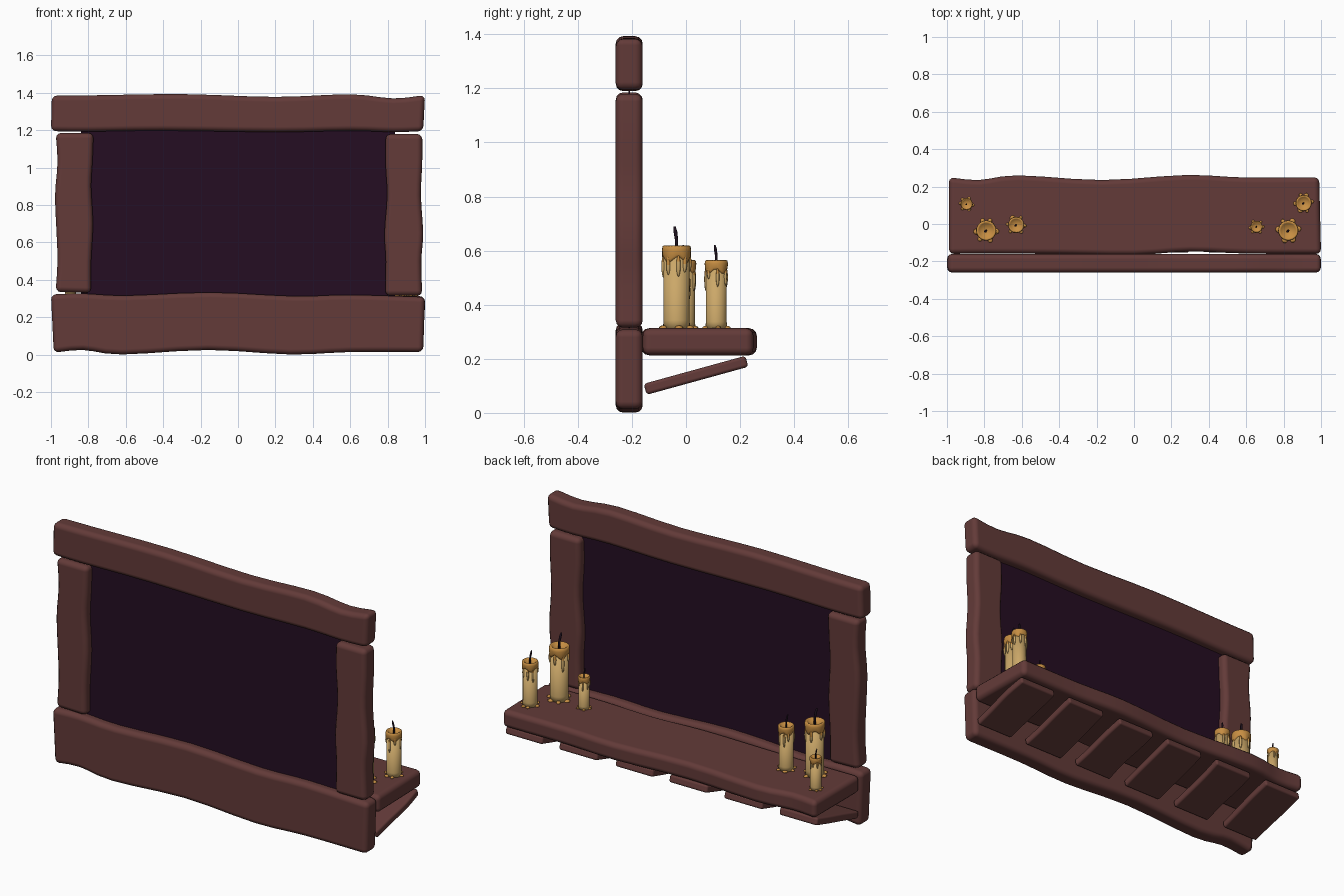
import bpy, bmesh, math, random
from mathutils import Vector, Matrix

if "Cube" in bpy.data.objects:
    bpy.data.objects.remove(bpy.data.objects["Cube"])

random.seed(4)


def material(name, rgb):
    m = bpy.data.materials.new(name)
    m.diffuse_color = (*rgb, 1)
    m.use_nodes = True
    m.node_tree.nodes["Principled BSDF"].inputs["Base Color"].default_value = m.diffuse_color
    return m


WOOD = material("dark red wood", (0.125, 0.043, 0.040))
PANEL = material("dark purple panel", (0.018, 0.0042, 0.016))
WAX = material("pale wax", (0.60, 0.39, 0.14))
MELT = material("amber melted wax", (0.57, 0.27, 0.055))
WICK = material("black wick", (0.012, 0.005, 0.012))


def finish(name, bm, mats, smooth=True):
    bmesh.ops.recalc_face_normals(bm, faces=bm.faces)
    me = bpy.data.meshes.new(name)
    bm.to_mesh(me)
    bm.free()
    for m in mats:
        me.materials.append(m)
    for p in me.polygons:
        p.use_smooth = smooth
    ob = bpy.data.objects.new(name, me)
    bpy.context.collection.objects.link(ob)
    return ob


def curve(pts, steps=3):
    """Smooth line through the given 2D points."""
    p = [Vector(q) for q in [pts[0], *pts, pts[-1]]]
    out = []
    for a, b, c, d in zip(p, p[1:], p[2:], p[3:]):
        for i in range(steps):
            t = i / steps
            out.append(0.5 * (2 * b + (c - a) * t + (2 * a - 5 * b + 4 * c - d) * t * t
                              + (3 * b - a - 3 * c + d) * t ** 3))
    return out + [p[-1]]


def board(name, edge_a, edge_b, thick, matrix, bevel=0.028):
    """Plank with two wavy long edges, extruded and rounded."""
    bm = bmesh.new()
    outline = curve(edge_a) + curve(edge_b)[::-1]
    face = bm.faces.new([bm.verts.new((q.x, q.y, -thick / 2)) for q in outline])
    ext = bmesh.ops.extrude_face_region(bm, geom=[face])
    bmesh.ops.translate(bm, vec=(0, 0, thick),
                        verts=[v for v in ext["geom"] if isinstance(v, bmesh.types.BMVert)])
    bm.transform(matrix)
    ob = finish(name, bm, [WOOD])
    mod = ob.modifiers.new("rounded", "BEVEL")
    mod.width, mod.segments = bevel, 3
    mod.limit_method, mod.angle_limit = "ANGLE", math.radians(40)
    mod.harden_normals = True
    return ob


# Frame boards, drawn in the x-z plane
UPRIGHT = Matrix.Translation((0, -0.21, 0)) @ Matrix.Rotation(math.pi / 2, 4, "X")
board("top_board",
      [(-1, 1.195), (-.8, 1.193), (-.4, 1.198), (.2, 1.190), (.6, 1.197), (.83, 1.19), (.99, 1.195)],
      [(-.995, 1.385), (-.8, 1.386), (-.3, 1.393), (.2, 1.378), (.6, 1.392), (.83, 1.37), (1, 1.388)],
      0.1, UPRIGHT)
board("bottom_board",
      [(-.985, .01), (-.83, .025), (-.62, .001), (-.16, .025), (.28, .001), (.6, .014), (.99, .014)],
      [(-1, .322), (-.83, .327), (-.6, .316), (-.15, .333), (.3, .313), (.6, .32), (1, .308)],
      0.1, UPRIGHT)
board("left_board",
      [(-.975, .335), (-.965, .5), (-.97, .65), (-.978, .85), (-.965, 1.03), (-.975, 1.185)],
      [(-.785, .33), (-.785, .5), (-.775, .7), (-.785, .9), (-.778, 1.03), (-.772, 1.185)],
      0.1, UPRIGHT)
board("right_board",
      [(.787, .315), (.79, .5), (.783, .65), (.797, .85), (.788, 1.03), (.79, 1.18)],
      [(.985, .315), (.98, .5), (.99, .65), (.978, .85), (.985, 1.03), (.985, 1.18)],
      0.1, UPRIGHT)

# Dark panel held inside the frame
bm = bmesh.new()
bmesh.ops.create_cube(bm, size=1, matrix=Matrix.Translation((0, -.21, .76))
                      @ Matrix.Diagonal((1.68, .006, .94, 1)))
finish("panel", bm, [PANEL], False)

# Shelf, drawn in the x-y plane
board("shelf",
      [(-.99, -.16), (-.8, -.158), (-.4, -.16), (0, -.165), (.3, -.147), (.6, -.158), (1, -.16)],
      [(-.99, .25), (-.83, .235), (-.62, .26), (-.17, .235), (.28, .262), (.6, .248), (.99, .25)],
      0.1, Matrix.Translation((0, 0, .263)))

# Six sloping slats below the shelf
for i in range(6):
    w = [0.122 + random.uniform(-.008, .004) for _ in range(8)]
    ys = (-.195, -.07, .07, .195)
    board("shelf_slat", [(-w[k], y) for k, y in enumerate(ys)],
          [(w[k + 4], y) for k, y in enumerate(ys)], 0.042,
          Matrix.Translation((-.87 + .348 * i, .037, .139)) @ Matrix.Rotation(math.radians(15.4), 4, "X"),
          0.012)


def lathe(bm, profile, seg=24):
    rings = [[bm.verts.new((r * math.cos(2 * math.pi * k / seg), r * math.sin(2 * math.pi * k / seg), z))
              for k in range(seg)] for r, z in profile]
    for a, b in zip(rings, rings[1:]):
        for k in range(seg):
            bm.faces.new((a[k], a[k - 1], b[k - 1], b[k]))
    bm.faces.new(rings[0])
    bm.faces.new(rings[-1])
    return rings


def blob(bm, loc, size, turn=0.0):
    bmesh.ops.create_uvsphere(bm, u_segments=8, v_segments=8, radius=1,
                              matrix=Matrix.Translation(loc) @ Matrix.Rotation(turn, 4, "Z")
                              @ Matrix.Diagonal((*size, 1)))


def candle(x, y, s, h):
    place = Matrix.Translation((x, y, .312))
    r = 0.048 * s
    # Wax column
    bm = bmesh.new()
    lathe(bm, [(r * 1.05, 0), (r, .1 * h), (r, .9 * h)])
    bm.transform(place)
    finish("candle_body", bm, [WAX])
    # Melted rim with a wavy lower edge and a hollow top
    bm = bmesh.new()
    c, d = 0.054 * s, 0.055 * s
    rings = lathe(bm, [(r * .98, h - d), (c * .97, h - d * .8), (c, h - d * .3), (c * .96, h - .003),
                       (c * .86, h), (c * .74, h - .004), (c * .5, h - .016 * s), (.004, h - .02 * s)])
    for k in range(24):
        for ring in rings[:2]:
            ring[k].co.z += .011 * s * math.sin(k * math.pi / 3 + x * 9)
    bm.transform(place)
    finish("candle_rim", bm, [MELT])
    # Drips, amber near the rim and pale lower down
    bm = bmesh.new()
    for k in range(7):
        a = 2 * math.pi * (k + random.uniform(-.25, .25)) / 7
        half = random.uniform(.025, .055) * s
        blob(bm, (r * math.cos(a), r * math.sin(a), h - .035 * s - half), (.008 * s, .008 * s, half), a)
    for f in bm.faces:
        f.material_index = int(f.calc_center_median().z < h - .065 * s)
    bm.transform(place)
    finish("candle_drips", bm, [MELT, WAX])
    # Wax splashes around the foot
    bm = bmesh.new()
    for k in range(6):
        a = 2 * math.pi * (k + random.uniform(-.2, .2)) / 6
        blob(bm, (r * 1.12 * math.cos(a), r * 1.12 * math.sin(a), .003),
             (.016 * s, random.uniform(.011, .018) * s, .008 * s), a)
    bm.transform(place)
    finish("wax_splash", bm, [MELT])
    # Bent wick
    bm = bmesh.new()
    rings = lathe(bm, [(.006 * s, h - .03 * s), (.006 * s, h + .02 * s), (.007 * s, h + .05 * s),
                       (.004 * s, h + .07 * s)], 8)
    for ring, bend in zip(rings, (0, 0, -.004, -.007)):
        for v in ring:
            v.co += Vector((bend, bend, 0)) * s
    bm.transform(place)
    finish("candle_wick", bm, [WICK])


# Large, medium and small candle at each end of the shelf
for x, y, s, h in [(-.79, -.035, 1, .307), (-.63, -.005, .8, .253), (-.895, .107, .6, .185),
                   (.825, -.035, 1, .307), (.907, .112, .8, .253), (.655, -.015, .6, .185)]:
    candle(x, y, s, h)
